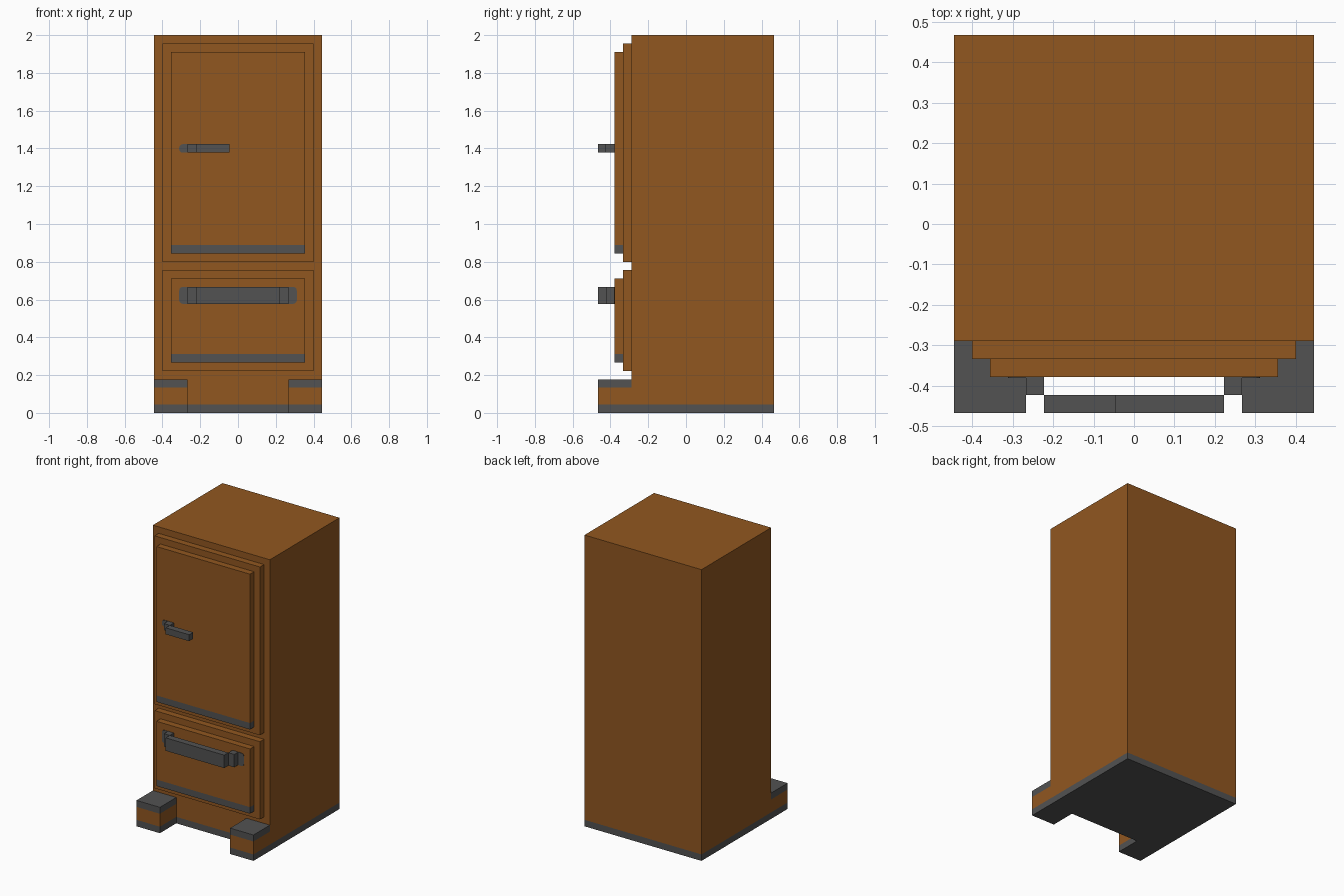
import bpy, bmesh, math

if "Cube" in bpy.data.objects:
    bpy.data.objects.remove(bpy.data.objects["Cube"])

U = 2 / 45  # modelling grid unit


def material(name, rgb):
    m = bpy.data.materials.new(name)
    m.diffuse_color = (*rgb, 1)
    m.use_nodes = True
    m.node_tree.nodes["Principled BSDF"].inputs["Base Color"].default_value = m.diffuse_color
    return m


BROWN = material("warm brown", (0.283, 0.095, 0.0145))
GREY = material("dark grey", (0.084, 0.084, 0.084))


def finish(name, bm, mats):
    bmesh.ops.recalc_face_normals(bm, faces=bm.faces)
    me = bpy.data.meshes.new(name)
    bm.to_mesh(me)
    bm.free()
    for m in mats:
        me.materials.append(m)
    ob = bpy.data.objects.new(name, me)
    bpy.context.collection.objects.link(ob)
    return ob


def box(name, x, y, z, mats, low=None, high=None):
    """Box from ranges in grid units; faces below low / above high are grey."""
    bm = bmesh.new()
    bmesh.ops.create_cube(bm, size=1)
    for v in bm.verts:
        for i, (a, b) in enumerate((x, y, z)):
            v.co[i] = (b if v.co[i] > 0 else a) * U
    for cut in (low, high):
        if cut is not None:
            bmesh.ops.bisect_plane(bm, geom=bm.verts[:] + bm.edges[:] + bm.faces[:],
                                   plane_co=(0, 0, cut * U), plane_no=(0, 0, 1))
    for f in bm.faces:
        h = f.calc_center_median().z / U
        if (low is not None and h < low) or (high is not None and h > high):
            f.material_index = 1
    return finish(name, bm, mats)


def end_cap(name, side, z0, z1, r):
    """Thin plate with rounded outer corners on the panel front."""
    xi, xo = 6, 7
    pts = [(xi, z0)]
    for cx, cz, start in ((xo - r, z0 + r, -90), (xo - r, z1 - r, 0)):
        for k in range(4):
            a = math.radians(start + k * 30)
            pts.append((cx + r * math.cos(a), cz + r * math.sin(a)))
    pts.append((xi, z1))
    bm = bmesh.new()
    face = bm.faces.new([bm.verts.new((side * x * U, -8.5 * U, z * U)) for x, z in pts])
    ext = bmesh.ops.extrude_face_region(bm, geom=[face])["geom"]
    for v in ext:
        if isinstance(v, bmesh.types.BMVert):
            v.co.y -= 0.003
    return finish(name, bm, [GREY])


BOTH = [BROWN, GREY]

# Cabinet with grey base strip
box("cabinet", (-10, 10), (-6.5, 10.5), (0, 45), BOTH, low=1)

# Doors: stepped frame and panel with a grey lower trim
for name, z0, z1 in (("upper_door", 18, 44), ("lower_drawer", 5, 17)):
    box(name + "_frame", (-9, 9), (-7.5, -6.5), (z0, z1), [BROWN])
    box(name + "_panel", (-8, 8), (-8.5, -7.5), (z0 + 1, z1 - 1), BOTH, low=z0 + 2)

# Front feet
for side, label in ((-1, "left"), (1, "right")):
    xs = sorted((side * 6, side * 10))
    box(label + "_front_foot", xs, (-10.5, -6.5), (0, 4), BOTH, low=1, high=3)

# Handles: bar, mounts and rounded end caps
for name, z0, z1, x1, sides in (("door_handle", 31, 32, -1, (-1,)),
                                ("drawer_handle", 13, 15, 5, (-1, 1))):
    box(name + "_bar", (-5, x1), (-10.5, -9.5), (z0, z1), [GREY])
    for s in sides:
        label = "_left" if s < 0 else "_right"
        box(name + label + "_mount", sorted((s * 5, s * 6)), (-9.5, -8.5), (z0, z1), [GREY])
        end_cap(name + label + "_end_cap", s, z0, z1, 0.4)
